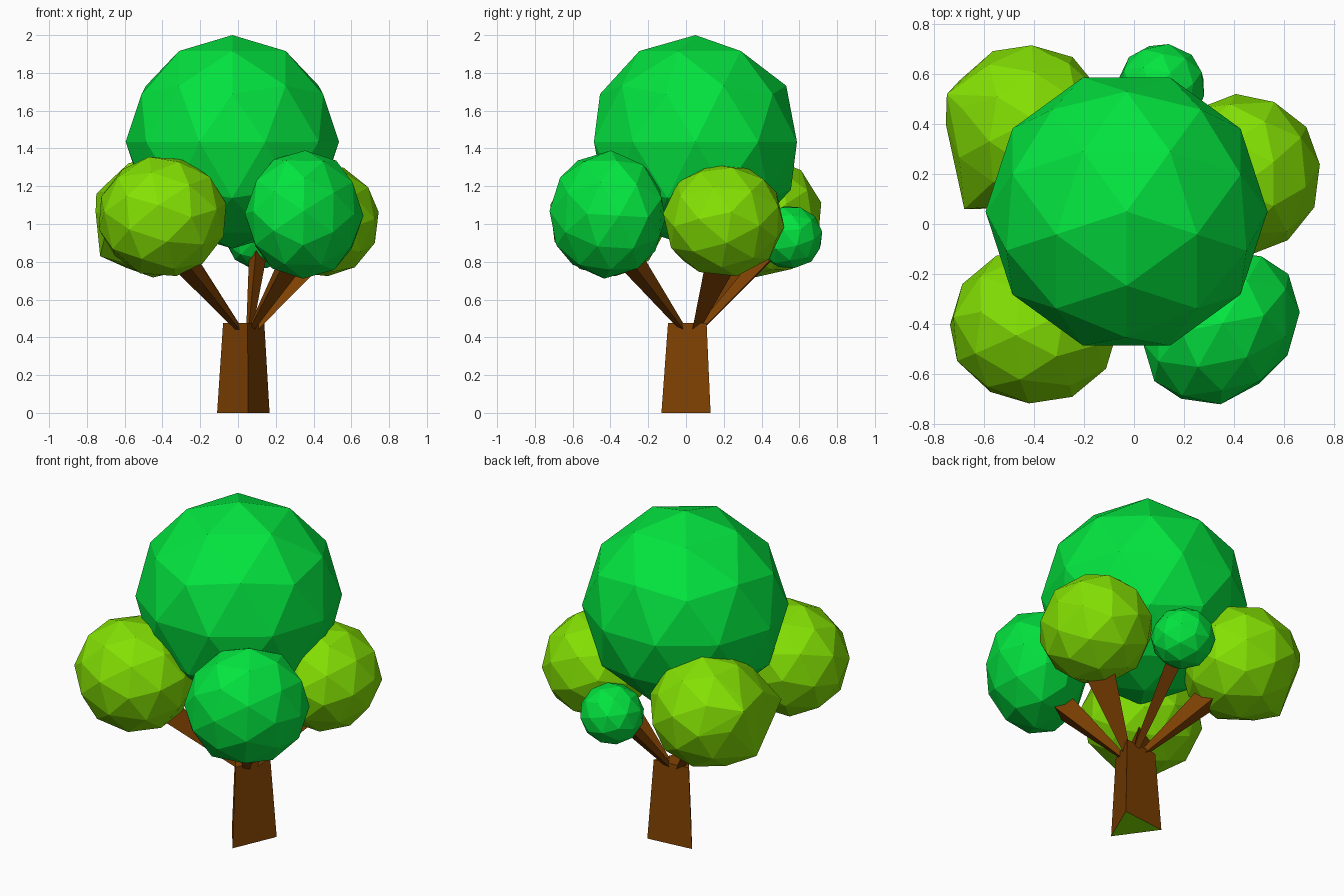
import bpy, bmesh, math
from mathutils import Vector, Matrix, Euler

if "Cube" in bpy.data.objects:
    bpy.data.objects.remove(bpy.data.objects["Cube"])


def material(name, rgb):
    m = bpy.data.materials.new(name)
    m.diffuse_color = (*rgb, 1)
    m.use_nodes = True
    m.node_tree.nodes["Principled BSDF"].inputs["Base Color"].default_value = m.diffuse_color
    return m


GREEN = material("leaf_green", (0.001, 0.78, 0.05))
LIME = material("leaf_lime", (0.23, 0.75, 0.001))
BROWN = material("bark", (0.22, 0.055, 0.001))


def finish(name, bm, *mats):
    bmesh.ops.recalc_face_normals(bm, faces=bm.faces[:])
    me = bpy.data.meshes.new(name)
    bm.to_mesh(me)
    bm.free()
    for m in mats:
        me.materials.append(m)
    ob = bpy.data.objects.new(name, me)
    bpy.context.collection.objects.link(ob)
    return ob


def foliage(name, centre, radii, mat, rot=(0, 0, 0), yaw=0, corners=()):
    """Faceted leaf ball, optionally stretched out to extra corner points."""
    bm = bmesh.new()
    bmesh.ops.create_icosphere(bm, subdivisions=2, radius=1)
    turn = Euler([math.radians(a) for a in rot]).to_matrix().to_4x4()
    bm.transform(Matrix.Translation(centre) @ Matrix.Rotation(math.radians(yaw), 4, 'Z')
                 @ Matrix.Diagonal((*radii, 1)) @ turn)
    if corners:
        for c in corners:
            bm.verts.new(c)
        res = bmesh.ops.convex_hull(bm, input=bm.verts[:])
        inside = {g for g in res["geom_interior"] if isinstance(g, bmesh.types.BMVert)}
        bmesh.ops.delete(bm, geom=list(inside), context='VERTS')
    finish(name, bm, mat)


def branch(name, start, end, r1, r2):
    """Three-sided limb, flat side down, that widens towards the foliage."""
    start, end = Vector(start), Vector(end)
    d = end - start
    side = d.cross(Vector((0, 0, 1))).normalized()
    up = side.cross(d).normalized()
    frame = Matrix((up, side, d.normalized())).transposed().to_4x4()
    bm = bmesh.new()
    rings = []
    for z, r in ((0, r1), (d.length, r2)):
        rings.append([bm.verts.new((r * math.cos(a), r * math.sin(a), z))
                      for a in (0, math.tau / 3, 2 * math.tau / 3)])
    low, high = rings
    bm.faces.new(low)
    bm.faces.new(high)
    for i in range(3):
        j = (i + 1) % 3
        bm.faces.new((low[i], low[j], high[j], high[i]))
    bm.transform(Matrix.Translation(start) @ frame)
    finish(name, bm, BROWN)


# Trunk: tapered triangular prism with a green underside
bm = bmesh.new()
ring = lambda r, z: [bm.verts.new((0.037 + r * math.cos(math.radians(a)),
                                   0.032 + r * math.sin(math.radians(a)), z))
                     for a in (37, 155, 276)]
low, high = ring(0.163, 0), ring(0.128, 0.475)
bm.faces.new(low).material_index = 1
bm.faces.new(high)
for i in range(3):
    j = (i + 1) % 3
    bm.faces.new((low[i], low[j], high[j], high[i]))
finish("trunk", bm, BROWN, LIME)

# Foliage balls
foliage("main_crown", (-0.03, 0.05, 1.435), (0.565,) * 3, GREEN, (0, 0, -18))
foliage("front_left_foliage", (-0.40, -0.41, 1.04), (0.345, 0.315, 0.325), LIME, (25, 12, 10))
foliage("front_right_foliage", (0.35, -0.415, 1.05), (0.345, 0.28, 0.34), GREEN, (18, 28, 0), yaw=45)
foliage("right_foliage", (0.44, 0.20, 1.02), (0.31, 0.325, 0.305), LIME, (30, 15, 20))
foliage("back_left_foliage", (-0.425, 0.39, 1.04), (0.33, 0.335, 0.325), LIME, (15, 30, 5),
        corners=[(-0.68, 0.06, 1.04), (-0.73, 0.37, 0.83), (-0.75, 0.52, 1.16)])
foliage("back_foliage", (0.11, 0.548, 0.93), (0.178, 0.178, 0.17), GREEN, (20, 10, 30))

# Branches fanning out from the trunk top
branch("front_left_branch", (0.0, -0.02, 0.45), (-0.38, -0.37, 0.92), 0.02, 0.10)
branch("front_right_branch", (0.07, -0.02, 0.45), (0.34, -0.38, 0.92), 0.02, 0.10)
branch("right_branch", (0.09, 0.05, 0.45), (0.42, 0.19, 0.88), 0.025, 0.12)
branch("back_left_branch", (0.0, 0.07, 0.45), (-0.38, 0.35, 0.92), 0.02, 0.10)
branch("back_branch", (0.06, 0.08, 0.45), (0.11, 0.52, 0.92), 0.02, 0.06)
